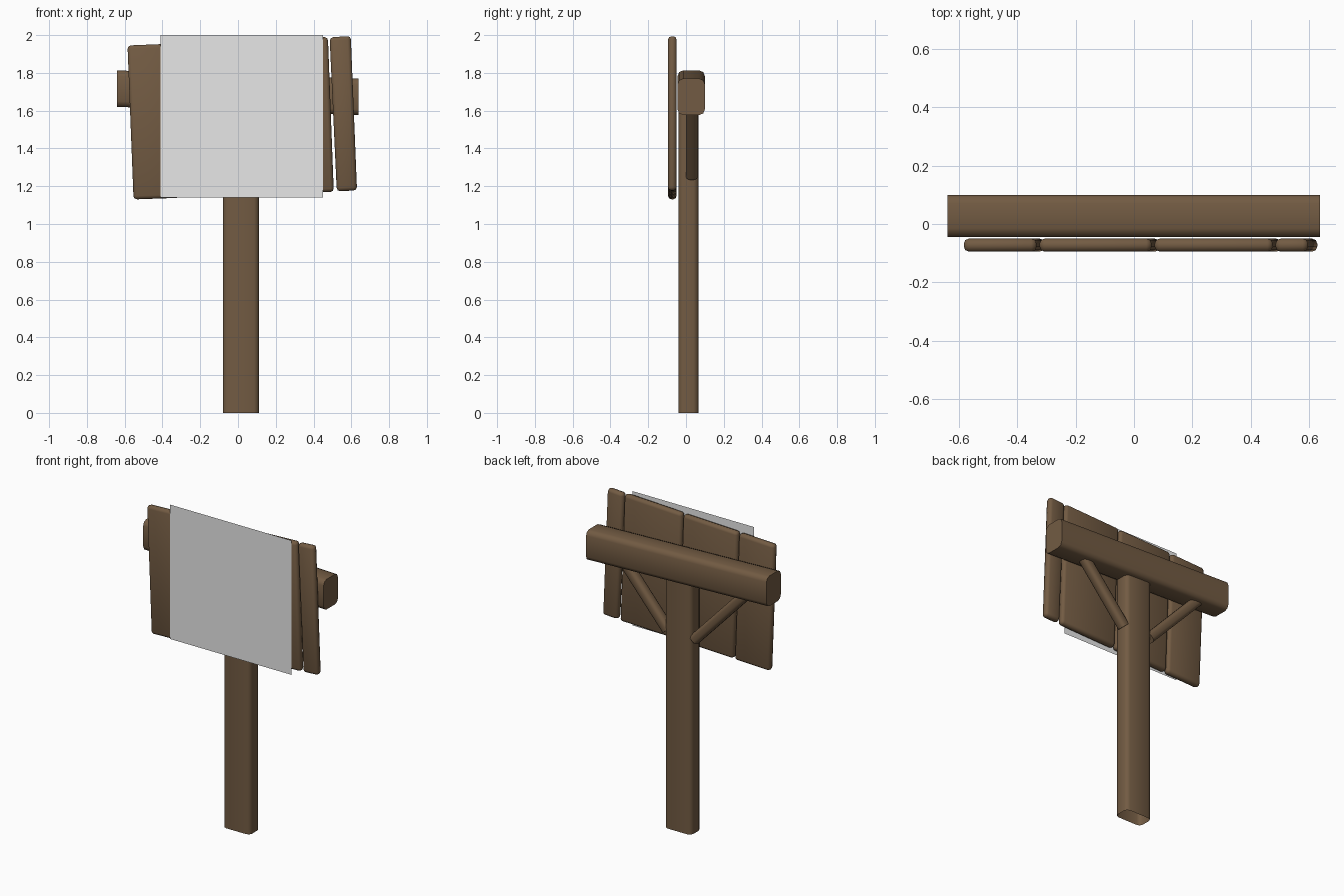
import bpy, bmesh, math

if "Cube" in bpy.data.objects:
    bpy.data.objects.remove(bpy.data.objects["Cube"])

def material(name, rgb):
    m = bpy.data.materials.new(name)
    m.diffuse_color = (*rgb, 1)
    m.use_nodes = True
    m.node_tree.nodes["Principled BSDF"].inputs["Base Color"].default_value = m.diffuse_color
    return m

wood = material("brown wood", (0.17, 0.105, 0.056))
paper = material("pale paper", (0.8, 0.8, 0.8))

def finish(name, bm, mat):
    me = bpy.data.meshes.new(name)
    bm.to_mesh(me)
    bm.free()
    me.materials.append(mat)
    for p in me.polygons:
        p.use_smooth = True
    me.set_sharp_from_angle(angle=math.radians(50))
    ob = bpy.data.objects.new(name, me)
    bpy.context.collection.objects.link(ob)
    return ob

def timber(name, corners, y0, y1, bevel, long_only=True, open_bottom=False):
    """Extrude four (x, z) front corners from y0 to y1 and round the edges."""
    bm = bmesh.new()
    a = [bm.verts.new((x, y0, z)) for x, z in corners]
    b = [bm.verts.new((x, y1, z)) for x, z in corners]
    bm.faces.new(a)
    bm.faces.new(b[::-1])
    for i in range(4):
        j = (i + 1) % 4
        bm.faces.new((a[j], a[i], b[i], b[j]))
    bmesh.ops.recalc_face_normals(bm, faces=bm.faces)
    edges = list(bm.edges)
    if long_only:
        top = max(e.calc_length() for e in edges)
        edges = [e for e in edges if e.calc_length() > 0.8 * top]
    bmesh.ops.bevel(bm, geom=edges, offset=bevel, segments=2, profile=0.5,
                    affect='EDGES', clamp_overlap=True)
    if open_bottom:
        bm.normal_update()
        bmesh.ops.delete(bm, geom=[f for f in bm.faces if f.normal.z < -0.9],
                         context='FACES')
    return finish(name, bm, wood)

# Upright post, open underneath
timber("post", [(-0.08, 0), (0.11, 0), (0.11, 1.66), (-0.08, 1.66)],
       -0.04, 0.065, 0.025, open_bottom=True)

# Cross beam, sloping down to the right
timber("cross_beam", [(-0.64, 1.62), (0.638, 1.577), (0.638, 1.77), (-0.64, 1.813)],
       -0.045, 0.10, 0.03)

# Diagonal braces between post and beam
def brace(name, x0, z0, x1, z1, w=0.032):
    dx, dz = x1 - x0, z1 - z0
    n = math.hypot(dx, dz)
    px, pz = -dz / n * w, dx / n * w
    timber(name, [(x0 + px, z0 + pz), (x0 - px, z0 - pz),
                  (x1 - px, z1 - pz), (x1 + px, z1 + pz)], 0.0, 0.062, 0.02)

brace("brace_right", 0.105, 1.255, 0.42, 1.62)
brace("brace_left", -0.085, 1.245, -0.46, 1.64)

# Sign board planks, the whole board leaning slightly
planks = [
    [(-0.553, 1.13), (-0.305, 1.139), (-0.335, 1.955), (-0.585, 1.945)],
    [(-0.295, 1.141), (0.09, 1.155), (0.06, 1.971), (-0.325, 1.957)],
    [(0.1, 1.157), (0.507, 1.17), (0.476, 1.99), (0.07, 1.973)],
    [(0.523, 1.173), (0.63, 1.178), (0.597, 1.995), (0.485, 1.988)],
]
for i, c in enumerate(planks):
    timber(f"plank_{i + 1}", c, -0.095, -0.05, 0.018, long_only=False)

# Thin notice sheet on the front
bm = bmesh.new()
bm.faces.new([bm.verts.new((x, -0.1, z)) for x, z in
              ((-0.41, 1.14), (0.45, 1.14), (0.45, 2.0), (-0.41, 2.0))])
finish("notice_sheet", bm, paper)
